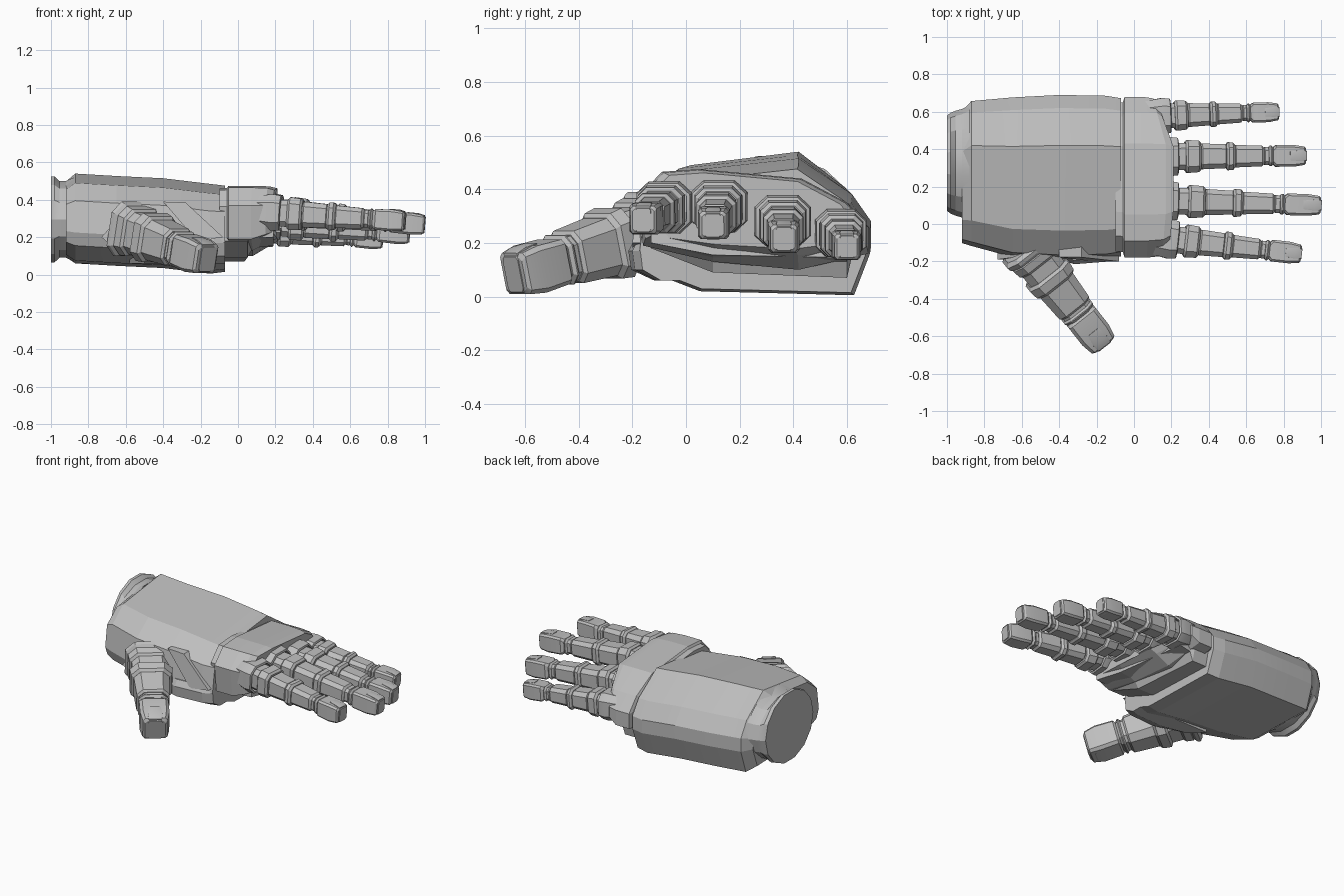
import bpy, bmesh, math
from mathutils import Vector

cube = bpy.data.objects.get("Cube")
if cube:
    bpy.data.objects.remove(cube)

metal = bpy.data.materials.new("grey metal")
metal.use_nodes = True
GREY = (0.52, 0.52, 0.52, 1)
metal.diffuse_color = GREY
metal.node_tree.nodes["Principled BSDF"].inputs["Base Color"].default_value = GREY


def loft(name, rings, angle=25):
    """Skin a list of equal-length point rings and cap both ends."""
    bm = bmesh.new()
    loops = [[bm.verts.new(p) for p in ring] for ring in rings]
    n = len(loops[0])
    for a, b in zip(loops, loops[1:]):
        for i in range(n):
            j = (i + 1) % n
            bm.faces.new((a[i], a[j], b[j], b[i]))
    bm.faces.new(loops[0][::-1])
    bm.faces.new(loops[-1])
    bmesh.ops.recalc_face_normals(bm, faces=bm.faces)
    mesh = bpy.data.meshes.new(name)
    bm.to_mesh(mesh)
    bm.free()
    mesh.materials.append(metal)
    obj = bpy.data.objects.new(name, mesh)
    bpy.context.collection.objects.link(obj)
    bpy.ops.object.select_all(action='DESELECT')
    obj.select_set(True)
    bpy.context.view_layer.objects.active = obj
    bpy.ops.object.shade_smooth_by_angle(angle=math.radians(angle))


def chamfered(w, h, c):
    """Cross-section: a rectangle of half sizes w, h with cut corners."""
    k = 1 - c
    return [(w, h * k), (w * k, h), (-w * k, h), (-w, h * k),
            (-w, -h * k), (-w * k, -h), (w * k, -h), (w, -h * k)]


class Axis:
    """Frame running from start to end, used to place digit segments."""
    def __init__(self, start, end):
        self.start = Vector(start)
        span = Vector(end) - self.start
        self.length = span.length
        self.dir = span.normalized()
        self.side = self.dir.cross(Vector((0, 0, 1))).normalized()
        self.up = self.side.cross(self.dir)

    def ring(self, t, w, h, c=0.38, lift=0):
        mid = self.start + self.dir * t * self.length + self.up * lift
        return [mid + self.side * u + self.up * v for u, v in chamfered(w, h, c)]


def segment(name, ax, t0, t1, r0, r1, bevel=0.012):
    """Armour sleeve with a small bevel at both ends."""
    b = bevel / ax.length
    loft(name, [ax.ring(t0, r0 - bevel, r0 - bevel), ax.ring(t0 + b, r0, r0),
                ax.ring(t1 - b, r1, r1), ax.ring(t1, r1 - bevel, r1 - bevel)])


def fingertip(name, ax, t0, r):
    """Blocky tip with a tapered nose, a nail plate and an end pad."""
    s = 1 - t0
    loft(name + "_tip", [
        ax.ring(t0, r * .75, r * .75), ax.ring(t0 + s * .1, r, r * .95, .2),
        ax.ring(t0 + s * .62, r, r, .2), ax.ring(t0 + s * .93, r * .85, r * .88, .2),
        ax.ring(t0 + s * .98, r * .7, r * .7, .2)])
    loft(name + "_nail", [
        ax.ring(t0 + s * .5, r * .4, r * .1, .2, r * .95),
        ax.ring(t0 + s * .8, r * .5, r * .12, .2, r * .92),
        ax.ring(t0 + s * .97, r * .45, r * .1, .2, r * .8)])
    loft(name + "_end_pad", [ax.ring(t0 + s * .8, r * .5, r * .95, .2),
                             ax.ring(1, r * .5, r * .75, .2)])


# Palm shell: one cross-section, scaled, shifted and lowered along the hand
shell = [(.42, .515), (.62, .38), (.69, .28), (.69, .19), (.63, .035),
         (.05, .05), (-.16, .13), (-.19, .2), (-.165, .37), (-.035, .465)]
rings = []
for x, sy, sz, shift, drop in [(-.92, .8, .84, 0, -.02), (-.87, .88, 1, .02, -.025),
                               (-.65, .97, 1, 0, -.012), (-.4, 1, 1, 0, 0),
                               (-.15, .99, 1, 0, .03), (-.07, .96, .96, 0, .03)]:
    rings.append([(x, .25 + shift + (y - .25) * sy, .28 + (z - .28) * sz - drop)
                  for y, z in shell])
loft("palm_shell", rings, 5)

# Wrist cuff with a waist behind its rim
rings = []
for x, ry, rz in [(-1, .255, .235), (-.98, .27, .235), (-.955, .28, .21),
                  (-.92, .29, .21), (-.88, .31, .23)]:
    turns = [math.tau * i / 14 for i in range(14)]
    rings.append([(x, .325 + ry * math.cos(a), .295 + rz * math.sin(a)) for a in turns])
loft("wrist_cuff", rings, 20)

# Knuckle block: outer side swept back, underside stepping up toward the fingers
block = [(.43, .44), (.6, .35), (.68, .26), (.68, .16), (.42, .1),
         (.1, .13), (-.16, .19), (-.18, .37), (-.09, .465), (.05, .475)]
rings = []
for x, s, rise in [(-.1, .92, 0), (-.06, .93, 0), (-.05, 1, 0), (.08, 1, 0), (.17, .98, .3), (.21, .92, .4)]:
    ring = []
    for y, z in block:
        sweep = (max(0, y - .43) * 1.6 + max(0, -y) * .8) * max(0, x)
        z = .3 + (z - .3) * s
        z += rise * max(0, .27 - z)
        ring.append((x - sweep, .25 + (y - .25) * s, z))
    rings.append(ring)
loft("knuckle_block", rings, 5)

# Stepped plate bridging the palm and the finger roots
plate = [(-.13, .18), (.1, .09), (.6, .07), (.63, .2), (-.13, .25)]
rings = []
for x, rise in [(-.1, 0), (.05, 0), (.08, .4), (.19, .5)]:
    rings.append([(x - max(0, x) * max(0, y - .3), y, z + rise * max(0, .22 - z)) for y, z in plate])
loft("finger_root_plate", rings, 5)

# Fingers, each emerging from a hollow knuckle hood
fingers = {
    "index": ((.14, -.075, .335), (.895, -.16, .285)),
    "middle": ((.14, .125, .34), (1, .1, .265)),
    "ring": ((.14, .36, .285), (.92, .365, .215)),
    "little": ((.1, .575, .24), (.775, .6, .185)),
}
for name, (root, end) in fingers.items():
    ax = Axis(root, end)
    L = ax.length
    k = .92 if name == "little" else 1
    hood = [(-.04, .09, .085), (.05, .105, .098), (.09, .1, .093), (.095, .088, .082), (0, .075, .075)]
    loft(name + "_hood", [ax.ring(d / L, w * k, h * k, .45) for d, w, h in hood])
    segment(name + "_root_joint", ax, 0, .2, .07 * k, .072 * k)
    segment(name + "_collar", ax, .17, .275, .088 * k, .084 * k)
    segment(name + "_first_sleeve", ax, .27, .46, .069 * k, .064 * k)
    segment(name + "_middle_joint", ax, .45, .51, .075 * k, .073 * k)
    segment(name + "_second_sleeve", ax, .5, .71, .06 * k, .055 * k)
    segment(name + "_neck", ax, .7, .755, .047 * k, .047 * k)
    segment(name + "_last_ring", ax, .74, .775, .055 * k, .055 * k)
    fingertip(name, ax, .77, .058 * k)

# Thumb: stacked base rings, two sleeves and a tip
ax = Axis((-.61, -.08, .26), (-.165, -.645, .082))
segment("thumb_base_outer", ax, .06, .14, .15, .145, .02)
segment("thumb_base_middle", ax, .12, .22, .135, .128, .015)
segment("thumb_base_inner", ax, .2, .33, .115, .112)
segment("thumb_collar", ax, .31, .42, .132, .125, .015)
segment("thumb_sleeve", ax, .4, .65, .11, .1)
segment("thumb_joint", ax, .62, .72, .084, .084)
segment("thumb_last_ring", ax, .67, .71, .094, .094)
fingertip("thumb", ax, .7, .09)


def brace(name, outline, outer):
    """Slab on the thumb side, drawn in x and z, leaning in at the top."""
    loft(name, [[(x, y + max(0, z - .2) * .12, z) for x, z in outline] for y in (-.09, outer)], 5)


# Braces around the thumb mount
brace("thumb_brace_front", [(-.4, .39), (-.28, .385), (-.08, .2), (-.22, .18)], -.2)
brace("thumb_brace_back", [(-.57, .38), (-.49, .35), (-.66, .14), (-.73, .2)], -.19)

# Heel of the palm pad, bulging out beside the thumb
heel = [(-.58, 0), (-.5, -.15), (-.32, -.215), (-.13, -.2), (-.07, -.17), (-.07, 0)]
loft("palm_pad_heel", [[(x, y * s, z) for x, y in heel]
                       for z, s in [(.06, .55), (.1, .95), (.17, 1), (.21, .9)]], 5)
